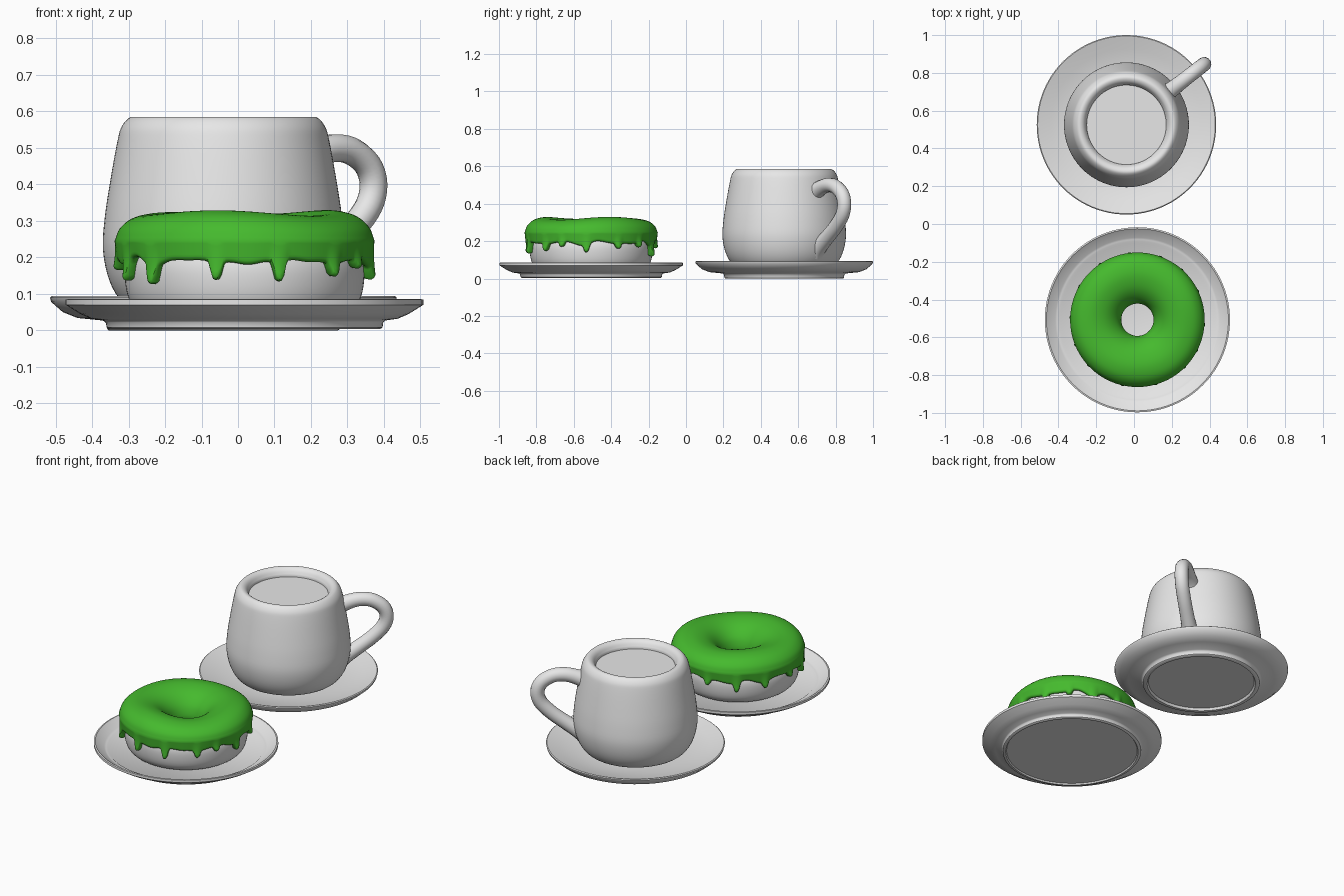
import bpy, bmesh, math
from mathutils import Vector

cube = bpy.data.objects.get("Cube")
if cube:
    bpy.data.objects.remove(cube)


def material(name, rgb):
    m = bpy.data.materials.new(name)
    m.use_nodes = True
    m.diffuse_color = (*rgb, 1)
    m.node_tree.nodes["Principled BSDF"].inputs["Base Color"].default_value = (*rgb, 1)
    return m


CERAMIC = material("pale grey", (0.8, 0.8, 0.8))
GREEN = material("green icing", (0.06, 0.49, 0.027))
DONUT_AT = Vector((0.018, -0.507, 0))
CUP_AT = Vector((-0.04, 0.525, 0))


def smooth_path(pts, steps=4):
    """Catmull-Rom curve through the given 2D points."""
    p = [Vector(q) for q in pts]
    p = [2 * p[0] - p[1]] + p + [2 * p[-1] - p[-2]]
    out = []
    for a, b, c, d in zip(p, p[1:], p[2:], p[3:]):
        for i in range(steps):
            t = i / steps
            out.append(0.5 * (2 * b + (c - a) * t + (2 * a - 5 * b + 4 * c - d) * t * t
                              + (3 * b - a - 3 * c + d) * t ** 3))
    return out + [p[-2]]


def revolve(name, profile_at, at, mat, n=96, closed=False):
    """Surface of revolution; profile_at(angle) gives (radius, height) points."""
    bm = bmesh.new()
    cols = []
    for k in range(n):
        a = math.tau * k / n
        cols.append([bm.verts.new((max(r, 0) * math.cos(a), max(r, 0) * math.sin(a), z))
                     for r, z in profile_at(a)])
    m = len(cols[0])
    for k in range(n):
        c, d = cols[k], cols[(k + 1) % n]
        for i in range(m if closed else m - 1):
            j = (i + 1) % m
            bm.faces.new((c[i], d[i], d[j], c[j]))
    bmesh.ops.remove_doubles(bm, verts=bm.verts, dist=0.00005)
    bmesh.ops.recalc_face_normals(bm, faces=bm.faces)
    mesh = bpy.data.meshes.new(name)
    bm.to_mesh(mesh)
    bm.free()
    mesh.materials.append(mat)
    ob = bpy.data.objects.new(name, mesh)
    ob.location = at
    bpy.context.collection.objects.link(ob)
    return ob


# Donut plate: stepped rim, flat floor and shallow foot ring
plate = [(0, .042), (.405, .042), (.415, .05), (.425, .05), (.435, .055), (.475, .08),
         (.482, .086), (.49, .084), (.49, .07), (.45, .045), (.42, .032), (.385, .027),
         (.38, .022), (.378, .008), (.372, .004), (.362, .004), (.357, .012), (0, .012)]
revolve("donut_plate", lambda a: plate, DONUT_AT, CERAMIC)

# Saucer: gently sloping dish on a foot ring
saucer = [(0, .042), (.22, .042), (.3, .05), (.4, .07), (.462, .092), (.47, .094),
          (.475, .09), (.472, .078), (.44, .05), (.4, .034), (.33, .027), (.322, .02),
          (.319, .004), (.314, 0), (.296, 0), (.289, .013), (0, .013)]
revolve("saucer", lambda a: saucer, CUP_AT, CERAMIC)

# Cup: rounded body with a thick inward-turned rim
cup = [(0, .046)] + smooth_path(
    [(.22, .046), (.275, .075), (.312, .135), (.33, .22), (.325, .31), (.31, .41),
     (.29, .52), (.278, .56), (.255, .584), (.232, .58), (.216, .56), (.21, .53),
     (.215, .4), (.2, .12)]) + [(0, .1)]
revolve("cup", lambda a: cup, CUP_AT, CERAMIC)
revolve("drink", lambda a: [(0, .54), (.213, .54)], CUP_AT, CERAMIC)

# Cup handle: tapered tube, flared where it joins the cup
path = smooth_path([(.25, .455), (.3, .478), (.37, .498), (.44, .493), (.5, .455),
                    (.522, .4), (.505, .34), (.45, .28), (.38, .225), (.31, .175),
                    (.27, .15)])
curve = bpy.data.curves.new("cup_handle", "CURVE")
curve.dimensions = "3D"
curve.bevel_depth = 0.038
curve.bevel_resolution = 5
curve.use_fill_caps = True
spline = curve.splines.new("POLY")
spline.points.add(len(path) - 1)
for i, (pt, (r, z)) in enumerate(zip(spline.points, path)):
    end = abs(2 * i / (len(path) - 1) - 1)
    pt.co = (r, 0, z, 1)
    pt.radius = 1 + 0.5 * end ** 6
curve.materials.append(CERAMIC)
handle = bpy.data.objects.new("cup_handle", curve)
handle.location = CUP_AT
handle.rotation_euler.z = math.radians(38)
bpy.context.collection.objects.link(handle)
bpy.context.view_layer.objects.active = handle
handle.select_set(True)
bpy.ops.object.convert(target="MESH")

# Donut dough
dough = smooth_path([(.13, .055), (.2, .041), (.27, .043), (.312, .075), (.328, .14),
                     (.322, .2), (.28, .27), (.21, .29), (.14, .255), (.105, .2),
                     (.1, .12), (.13, .055)])[:-1]
revolve("donut_dough", lambda a: dough, DONUT_AT, CERAMIC, closed=True)

# Icing: wavy lower edge with rounded drips (angle in degrees, length)
DRIPS = [(25, .03), (48, .03), (70, .06), (97, .03), (124, .055), (150, .035), (178, .03),
         (202, .055), (223, .055), (257, .058), (286, .065), (315, .04), (333, .03),
         (356, .045)]
top = smooth_path([(.105, .14), (.09, .165), (.086, .195), (.1, .24), (.13, .278),
                   (.17, .305), (.22, .32), (.265, .321), (.31, .308), (.342, .28),
                   (.356, .245)])


def icing_profile(a):
    edge = 0.192 + 0.007 * math.sin(9 * a) + 0.005 * math.sin(14 * a + 1)
    bulge = 0
    for deg, length in DRIPS:
        d = abs((math.degrees(a) - deg + 180) % 360 - 180)
        core = math.exp(-(d / 2.9) ** 4)
        edge -= length * 0.8 * core + length * 0.25 * math.exp(-(d / 6) ** 2)
        bulge += 0.01 * math.exp(-(d / 2.4) ** 2)
    wobble = 0.005 * math.sin(3 * a + 0.6) + 0.003 * math.sin(2 * a)
    pts = [(r, z + wobble * max(0, (z - .24) / .08)) for r, z in top]
    # outer skirt, rounded lip and the inside back to the dough
    for i in range(1, 8):
        t = i / 7
        pts.append((.356 - .006 * t + bulge * t * t, .245 + (edge + .01 - .245) * t))
    r = .35 + bulge
    pts += [(r - .003, edge + .004), (r - .01, edge), (.334, edge + .001),
            (.326, edge + .006), (.315, edge + .02)]
    return pts


revolve("icing", icing_profile, DONUT_AT, GREEN, n=300)

# Smooth shading with crisp edges kept
for ob in bpy.context.collection.objects:
    if ob.type == "MESH" and ob.data.materials and ob.data.materials[0] in (CERAMIC, GREEN):
        bpy.ops.object.select_all(action="DESELECT")
        ob.select_set(True)
        bpy.context.view_layer.objects.active = ob
        bpy.ops.object.shade_smooth_by_angle(angle=math.radians(40))
